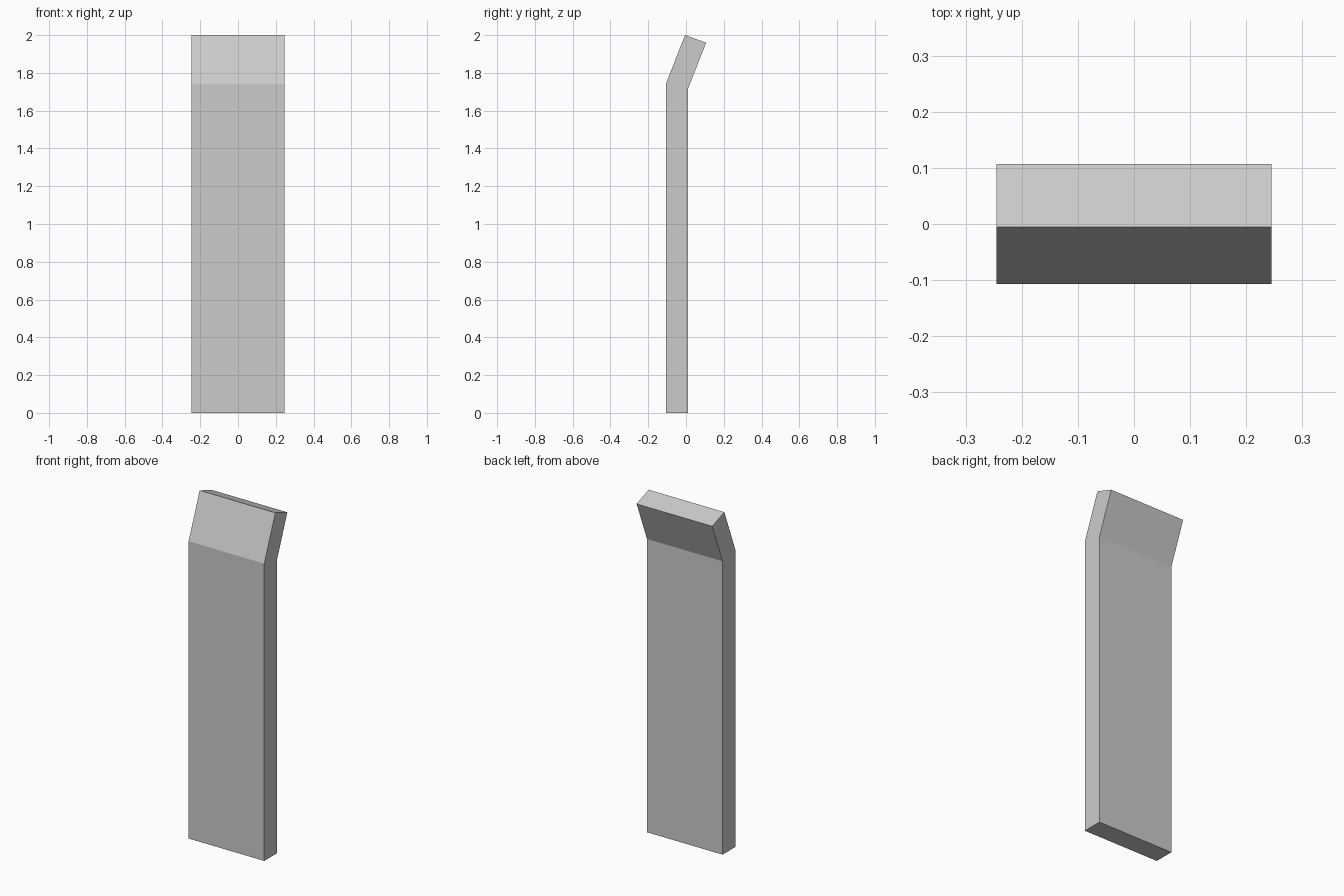
import bpy
import bmesh

if "Cube" in bpy.data.objects:
    bpy.data.objects.remove(bpy.data.objects["Cube"])

HALF_WIDTH = 0.245

# Side profile (y, z): upright slab with its top bent backwards
PROFILE = [(-0.107, 0.0), (0.011, 0.0), (0.011, 1.718),
           (0.107, 1.96), (-0.005, 2.0), (-0.107, 1.741)]

bm = bmesh.new()
side = bm.faces.new([bm.verts.new((-HALF_WIDTH, y, z)) for y, z in PROFILE])

# Extrude the profile across the full width
extruded = bmesh.ops.extrude_face_region(bm, geom=[side], use_keep_orig=True)
verts = [g for g in extruded["geom"] if isinstance(g, bmesh.types.BMVert)]
bmesh.ops.translate(bm, verts=verts, vec=(2 * HALF_WIDTH, 0, 0))
bmesh.ops.recalc_face_normals(bm, faces=bm.faces)

mesh = bpy.data.meshes.new("bent_panel")
bm.to_mesh(mesh)
bm.free()
panel = bpy.data.objects.new("bent_panel", mesh)
bpy.context.collection.objects.link(panel)
